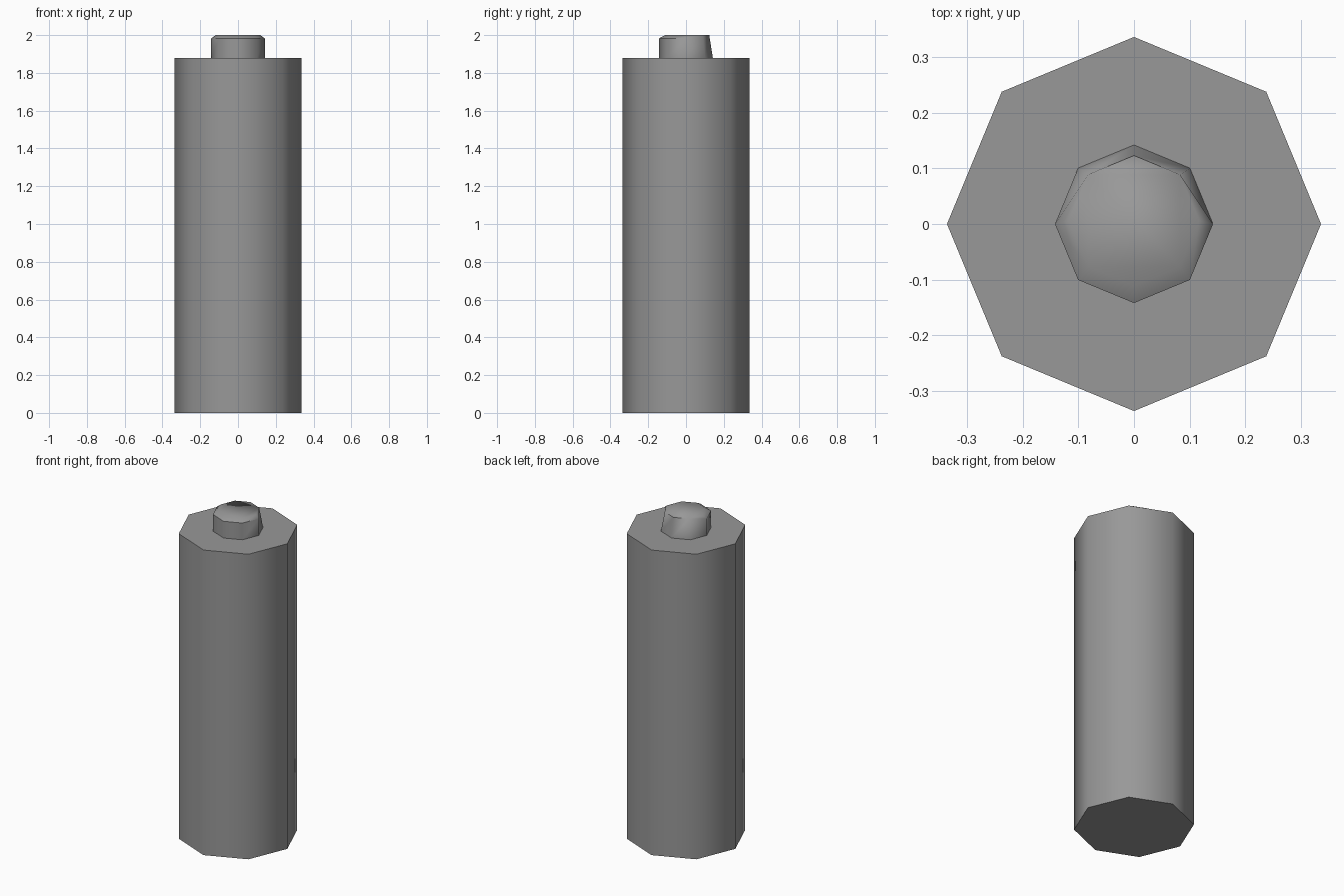
import bpy, bmesh, math

if "Cube" in bpy.data.objects:
    bpy.data.objects.remove(bpy.data.objects["Cube"])

SIDES = 8

grey = bpy.data.materials.new("dark_grey")
grey.diffuse_color = (0.315, 0.315, 0.315, 1)
grey.use_nodes = True
grey.node_tree.nodes["Principled BSDF"].inputs["Base Color"].default_value = grey.diffuse_color


def ring(bm, r, z, y=0.0):
    return [bm.verts.new((r * math.cos(k * math.tau / SIDES),
                          r * math.sin(k * math.tau / SIDES) + y, z))
            for k in range(SIDES)]


def smooth(obj, degrees):
    bpy.ops.object.select_all(action='DESELECT')
    obj.select_set(True)
    bpy.context.view_layer.objects.active = obj
    bpy.ops.object.shade_smooth_by_angle(angle=math.radians(degrees))
    obj.data.materials.append(grey)


# Octagonal body
bpy.ops.mesh.primitive_cylinder_add(vertices=SIDES, radius=0.336, depth=1.88,
                                    location=(0, 0, 0.94))
body = bpy.context.object
body.name = "body"
smooth(body, 50)

# Top terminal: rim bevelled along the front, plain taper at the back
bm = bmesh.new()
base = ring(bm, 0.142, 1.88)
rim = ring(bm, 0.142, 1.983)
top = ring(bm, 0.117, 2.0, 0.006)
bm.faces.new(top)
bm.faces.new(base)
for k in range(SIDES):
    n = (k + 1) % SIDES
    k_back, n_back = k in (1, 2, 3), n in (1, 2, 3)
    upper_k = top[k] if k_back else rim[k]
    upper_n = top[n] if n_back else rim[n]
    bm.faces.new((base[k], base[n], upper_n, upper_k))
    corners = [upper_k, upper_n]
    corners += [] if n_back else [top[n]]
    corners += [] if k_back else [top[k]]
    if len(corners) > 2:
        bm.faces.new(corners)
bmesh.ops.delete(bm, geom=[v for v in bm.verts if not v.link_faces], context='VERTS')
bmesh.ops.recalc_face_normals(bm, faces=bm.faces)
mesh = bpy.data.meshes.new("terminal")
bm.to_mesh(mesh)
bm.free()
terminal = bpy.data.objects.new("terminal", mesh)
bpy.context.collection.objects.link(terminal)
smooth(terminal, 55)
